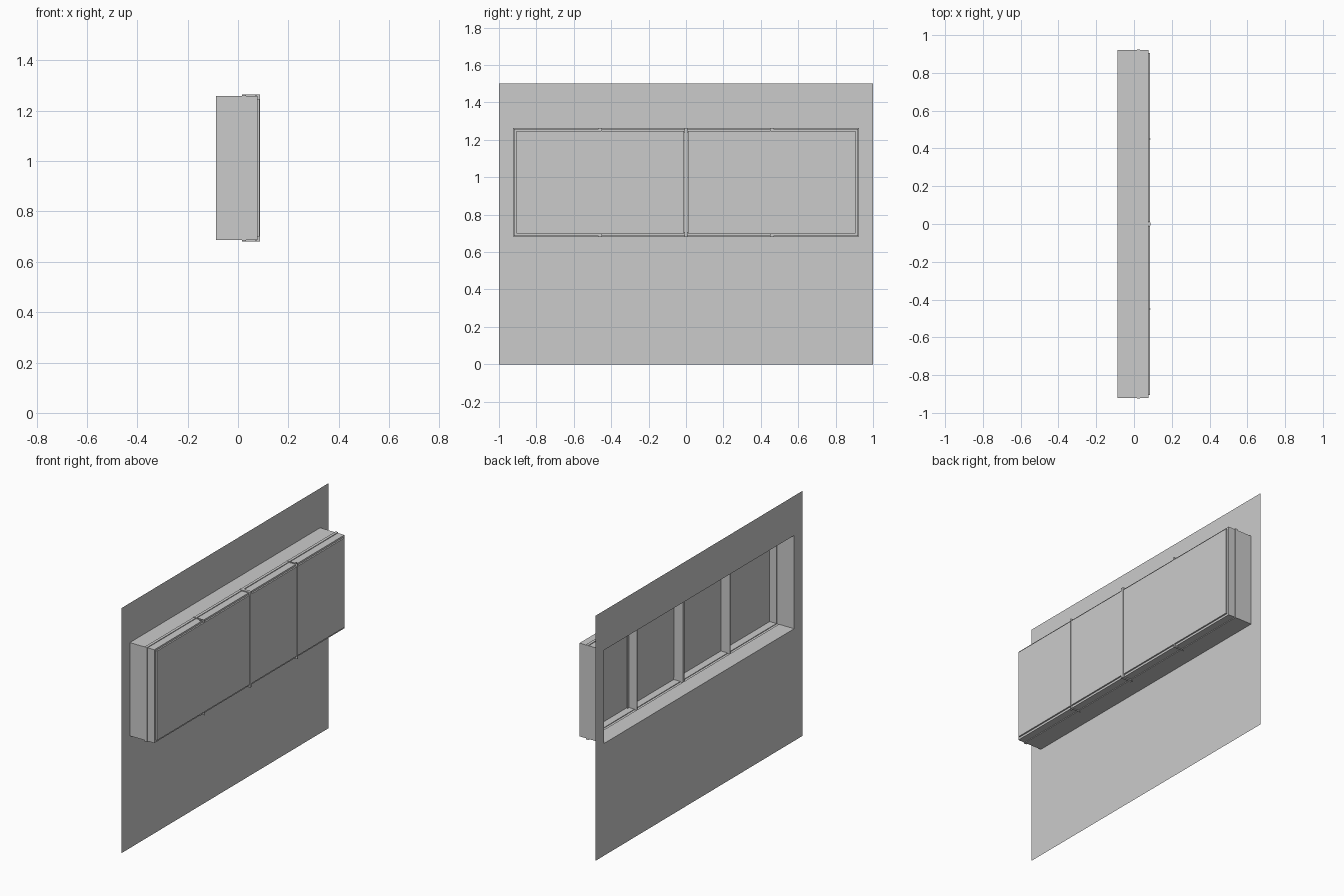
import bpy
import bmesh

cube = bpy.data.objects.get("Cube")
if cube:
    bpy.data.objects.remove(cube, do_unlink=True)

grey = bpy.data.materials.new("plain_grey")
grey.use_nodes = True
grey.diffuse_color = (0.6, 0.6, 0.6, 1)
grey.node_tree.nodes["Principled BSDF"].inputs["Base Color"].default_value = (0.6, 0.6, 0.6, 1)


def finish(bm, name):
    bmesh.ops.recalc_face_normals(bm, faces=bm.faces)
    mesh = bpy.data.meshes.new(name)
    bm.to_mesh(mesh)
    bm.free()
    mesh.materials.append(grey)
    obj = bpy.data.objects.new(name, mesh)
    bpy.context.collection.objects.link(obj)
    return obj


def loft(name, sections):
    """Join rectangles (x, half width in y, z low, z high) into an open sheet."""
    bm = bmesh.new()
    loops = []
    for x, w, low, high in sections:
        corners = [(-w, low), (w, low), (w, high), (-w, high)]
        loops.append([bm.verts.new((x, y, z)) for y, z in corners])
    for a, b in zip(loops, loops[1:]):
        for i in range(4):
            j = (i + 1) % 4
            bm.faces.new((a[i], a[j], b[j], b[i]))
    return finish(bm, name)


def box(name, xs, ys, zs):
    bm = bmesh.new()
    bmesh.ops.create_cube(bm, size=1)
    for v in bm.verts:
        v.co = [span[0] if c < 0 else span[1] for c, span in zip(v.co, (xs, ys, zs))]
    return finish(bm, name)


BACK, STEP, FACE, FRONT = -0.088, 0.015, 0.077, 0.088
LOW, HIGH, HALF = 0.687, 1.258, 0.92

# Wall sheet with the window opening
loft("wall", [(BACK, 1.0, 0.0, 1.5), (BACK, HALF, LOW, HIGH)])

# Projecting window box, open at the back
loft("window_box", [(BACK, HALF, LOW, HIGH), (STEP, HALF, LOW, HIGH)])

# Window frame with a small lip around its rear edge
e = 0.004
loft("window_frame", [
    (STEP, HALF, LOW, HIGH),
    (STEP, HALF + e, LOW - e, HIGH + e),
    (0.032, HALF + e, LOW - e, HIGH + e),
    (0.032, HALF, LOW, HIGH),
    (FACE, HALF, LOW, HIGH),
    (FACE, 0.9, 0.707, 1.238),
])

# Centre mullion
ends = (LOW - 0.006, HIGH + 0.006)
box("centre_mullion", (STEP, FRONT), (-0.009, 0.009), ends)

# Panes and side mullions, the same on both sides of the centre
for side, label in ((-1, "front"), (1, "rear")):
    def span(a, b):
        return sorted((side * a, side * b))

    for place, a, b in (("inner", 0.011, 0.448), ("outer", 0.453, 0.906)):
        box(f"{label}_{place}_pane", (FACE - 0.002, 0.086), span(a, b), (0.7, 1.247))
    box(f"{label}_mullion", (STEP, FRONT), span(0.4485, 0.4525), ends)
    box(f"{label}_mullion_flange", (0.068, 0.073), span(0.4525, 0.468), ends)
